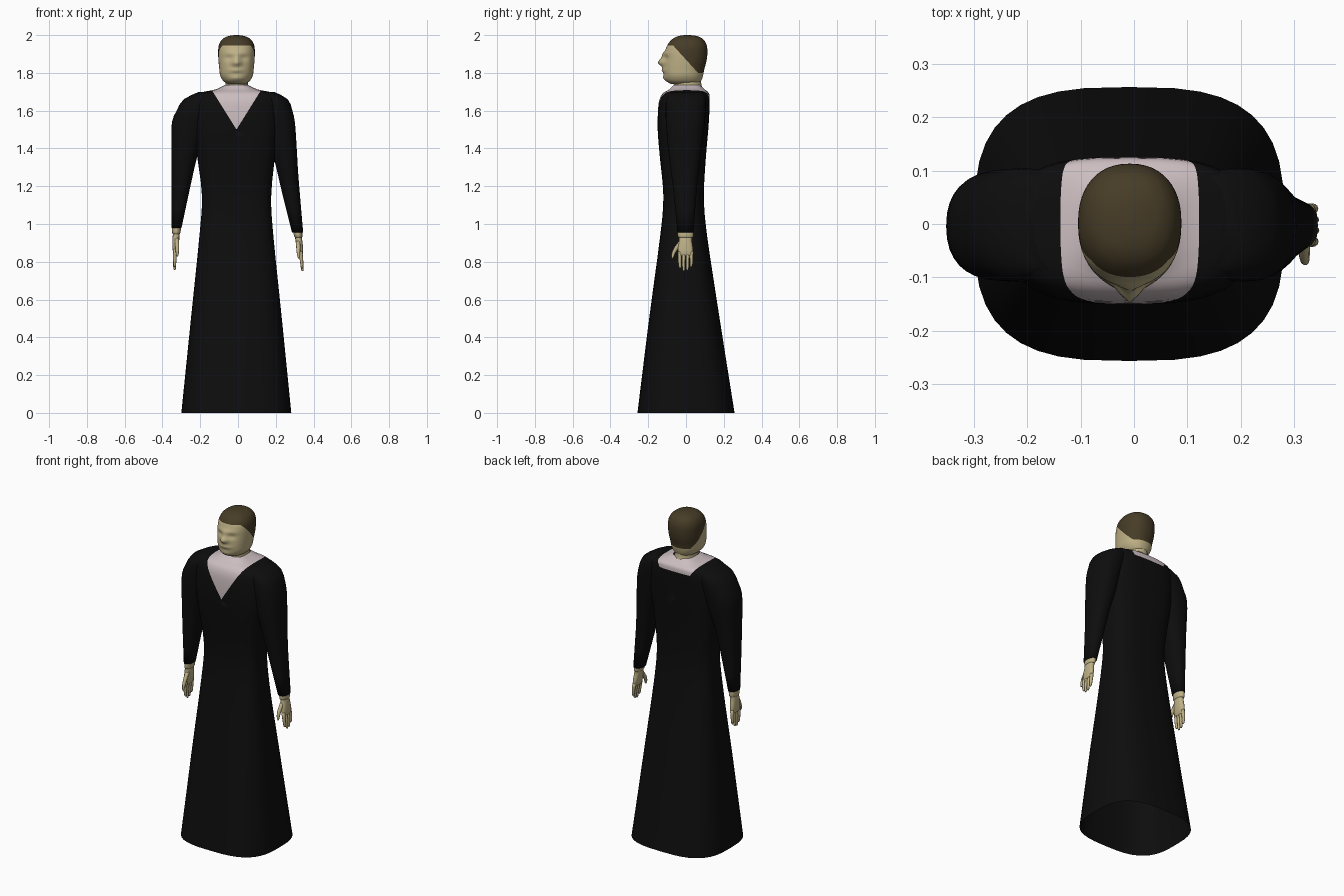
import bpy, bmesh, math
from mathutils import Vector


def material(name, rgb):
    m = bpy.data.materials.new(name)
    m.diffuse_color = (*rgb, 1)
    return m


BLACK = material("black cloth", (0.004, 0.004, 0.004))
SHIRT = material("pale shirt", (0.60, 0.51, 0.53))
SKIN = material("skin", (0.52, 0.44, 0.24))
HAIR = material("brown hair", (0.062, 0.045, 0.020))


def catmull(a, b, c, d, t):
    return [0.5 * (2*q + (r-p)*t + (2*p-5*q+4*r-s)*t*t + (3*q-p-3*r+s)*t**3)
            for p, q, r, s in zip(a, b, c, d)]


def smooth_rings(rings, sub):
    out = []
    for i in range(len(rings) - 1):
        a, b, c, d = (rings[max(i-1, 0)], rings[i], rings[i+1],
                      rings[min(i+2, len(rings)-1)])
        out += [catmull(a, b, c, d, k / sub) for k in range(sub)]
    return out + [list(rings[-1])]


def loft(name, rings, mats, n=2.0, segs=32, sub=1, caps=(True, True),
         shape=None, cuts=(), rule=None):
    """Skin level rings (z, x0, x1, y0, y1) with superellipse outlines of power n."""
    bm = bmesh.new()
    loops = []
    for z, x0, x1, y0, y1 in smooth_rings(rings, sub):
        loop = []
        for k in range(segs):
            a = math.tau * k / segs
            c, s = math.cos(a), math.sin(a)
            x = (x0+x1)/2 + (x1-x0)/2 * math.copysign(abs(c)**(2/n), c)
            y = (y0+y1)/2 + (y1-y0)/2 * math.copysign(abs(s)**(2/n), s)
            if shape:
                x, y = shape(x, y, z)
            loop.append(bm.verts.new((x, y, z)))
        loops.append(loop)
    for lo, hi in zip(loops, loops[1:]):
        for k in range(segs):
            j = (k + 1) % segs
            bm.faces.new((lo[k], lo[j], hi[j], hi[k]))
    if caps[0]:
        bm.faces.new(loops[0][::-1])
    if caps[1]:
        bm.faces.new(loops[-1])
    # cut clean colour borders, then colour by rule
    for point, normal in cuts:
        bmesh.ops.bisect_plane(bm, geom=bm.verts[:] + bm.edges[:] + bm.faces[:],
                               plane_co=point, plane_no=Vector(normal).normalized())
    bmesh.ops.recalc_face_normals(bm, faces=bm.faces)
    for f in bm.faces:
        f.smooth = True
        if rule and rule(f.calc_center_median()):
            f.material_index = 1
    me = bpy.data.meshes.new(name)
    bm.to_mesh(me)
    bm.free()
    for m in mats:
        me.materials.append(m)
    ob = bpy.data.objects.new(name, me)
    bpy.context.collection.objects.link(ob)
    return ob


# robe with the shirt showing in the V neckline
CX = -0.008
loft("robe", [
    (0.00, -.300, .282, -.257, .257), (0.50, -.249, .232, -.195, .178),
    (0.95, -.203, .186, -.135, .110), (1.15, -.191, .176, -.120, .095),
    (1.35, -.215, .195, -.138, .105), (1.50, -.235, .215, -.150, .118),
    (1.62, -.235, .215, -.147, .125), (1.67, -.228, .210, -.136, .125),
    (1.695, -.200, .185, -.118, .120), (1.712, -.120, .105, -.090, .100),
    (1.735, -.070, .055, -.065, .075)],
    [BLACK, SHIRT], n=3, segs=40, sub=3, caps=(False, False),
    cuts=[((CX, 0, 1.5), (1.6, 0, 1)), ((CX, 0, 1.5), (-1.6, 0, 1)),
          ((0, 0, 1.665), (0, 0, 1))],
    rule=lambda c: c.z > 1.5 + 1.6*abs(c.x - CX) and (c.y < 0 or c.z > 1.665))

# sleeves
loft("left_sleeve", [
    (0.98, -.351, -.299, -.045, .040), (1.20, -.352, -.252, -.070, .058),
    (1.36, -.352, -.215, -.088, .075), (1.45, -.352, -.180, -.100, .090),
    (1.54, -.350, -.150, -.106, .100), (1.60, -.325, -.120, -.108, .104),
    (1.66, -.288, -.100, -.105, .104), (1.698, -.210, -.100, -.085, .090)],
    [BLACK], n=2.3, sub=2)
loft("right_sleeve", [
    (0.955, .286, .345, -.045, .040), (1.20, .225, .324, -.070, .058),
    (1.31, .200, .316, -.085, .072), (1.45, .160, .308, -.100, .090),
    (1.54, .140, .301, -.106, .100), (1.60, .120, .288, -.108, .104),
    (1.66, .100, .264, -.105, .104), (1.698, .100, .195, -.085, .090)],
    [BLACK], n=2.3, sub=2)


# hands: cuff, palm, four fingers and a thumb hanging along a leaning axis
def hand(side, top, tip, inward):
    def tube(part, pts, segs=16, n=2.0):
        rings = []
        for t, dx, y, rx, ry in pts:
            x = top[0] + (tip[0]-top[0])*t + dx*inward
            z = top[1] + (tip[1]-top[1])*t
            rings.append((z, x-rx, x+rx, y-ry, y+ry))
        loft(f"{side}_{part}", rings, [SKIN], n=n, segs=segs, sub=2)

    tube("cuff", [(-.04, 0, -.002, .024, .041), (.05, 0, -.002, .024, .042),
                  (.15, 0, -.002, .021, .041), (.17, 0, -.002, .017, .035)])
    tube("palm", [(.10, 0, -.002, .017, .033), (.25, 0, -.003, .018, .034),
                  (.42, 0, -.003, .017, .040), (.58, 0, -.002, .012, .040),
                  (.62, 0, -.002, .006, .036)], n=2.5)
    for i, end in enumerate((.93, 1.0, .98, .90)):
        y = -.033 + .0205*i
        tube(f"finger_{i+1}", [(.52, 0, y, .011, .0105), (.75, 0, y*1.02, .009, .009),
                               (end-.04, .002, y*.95, .007, .007),
                               (end, .003, y*.93, .003, .003)], segs=10)
    tube("thumb", [(.26, .004, -.026, .011, .012), (.42, .008, -.050, .011, .014),
                   (.56, .011, -.066, .009, .010), (.66, .012, -.071, .006, .006),
                   (.69, .012, -.072, .002, .002)], segs=10)


hand("left", (-.325, .985), (-.338, .757), 1)
hand("right", (.315, .965), (.344, .750), -1)

# neck
loft("neck", [(1.69, -.085, .070, -.085, .095), (1.725, -.068, .054, -.068, .085),
              (1.75, -.066, .052, -.064, .080), (1.79, -.066, .052, -.064, .080)],
     [SKIN], sub=2)


# head: brow, nose, lips and chin are pushed out of the front
def face(x, y, z):
    if y < -.03:
        def bump(h, zc, zw, xw):
            return h * math.exp(-((z-zc)/zw)**2 - ((x-CX)/xw)**2)
        y -= (bump(.030, 1.855, .020, .022) + bump(.012, 1.885, .020, .016)
              + bump(.007, 1.905, .012, .060) + bump(.010, 1.812, .014, .035)
              + bump(.008, 1.772, .014, .035))
        for ex in (-.038, .038):
            y += .008 * math.exp(-((z-1.877)/.013)**2 - ((x-CX-ex)/.022)**2)
        y += .004 * math.exp(-((z-1.802)/.005)**2 - ((x-CX)/.035)**2)
    return x, y


def is_hair(c):
    return c.z > max(1.80, min(1.945, 1.87 - 1.1*c.y))


loft("head", [
    (1.742, -.055, .040, -.080, .065), (1.757, -.078, .062, -.104, .080),
    (1.785, -.094, .078, -.116, .090), (1.82, -.099, .083, -.119, .097),
    (1.86, -.103, .087, -.117, .108), (1.90, -.105, .089, -.112, .113),
    (1.94, -.103, .087, -.102, .111), (1.97, -.090, .074, -.082, .098),
    (1.988, -.068, .052, -.058, .076), (1.997, -.040, .024, -.030, .048),
    (2.00, -.014, -.002, -.004, .020)],
    [SKIN, HAIR], n=2.25, segs=48, sub=5, shape=face,
    cuts=[((0, 0, 1.945), (0, 0, 1)), ((0, 0, 1.80), (0, 0, 1)),
          ((0, 0, 1.87), (0, 1.1, 1))],
    rule=is_hair)
